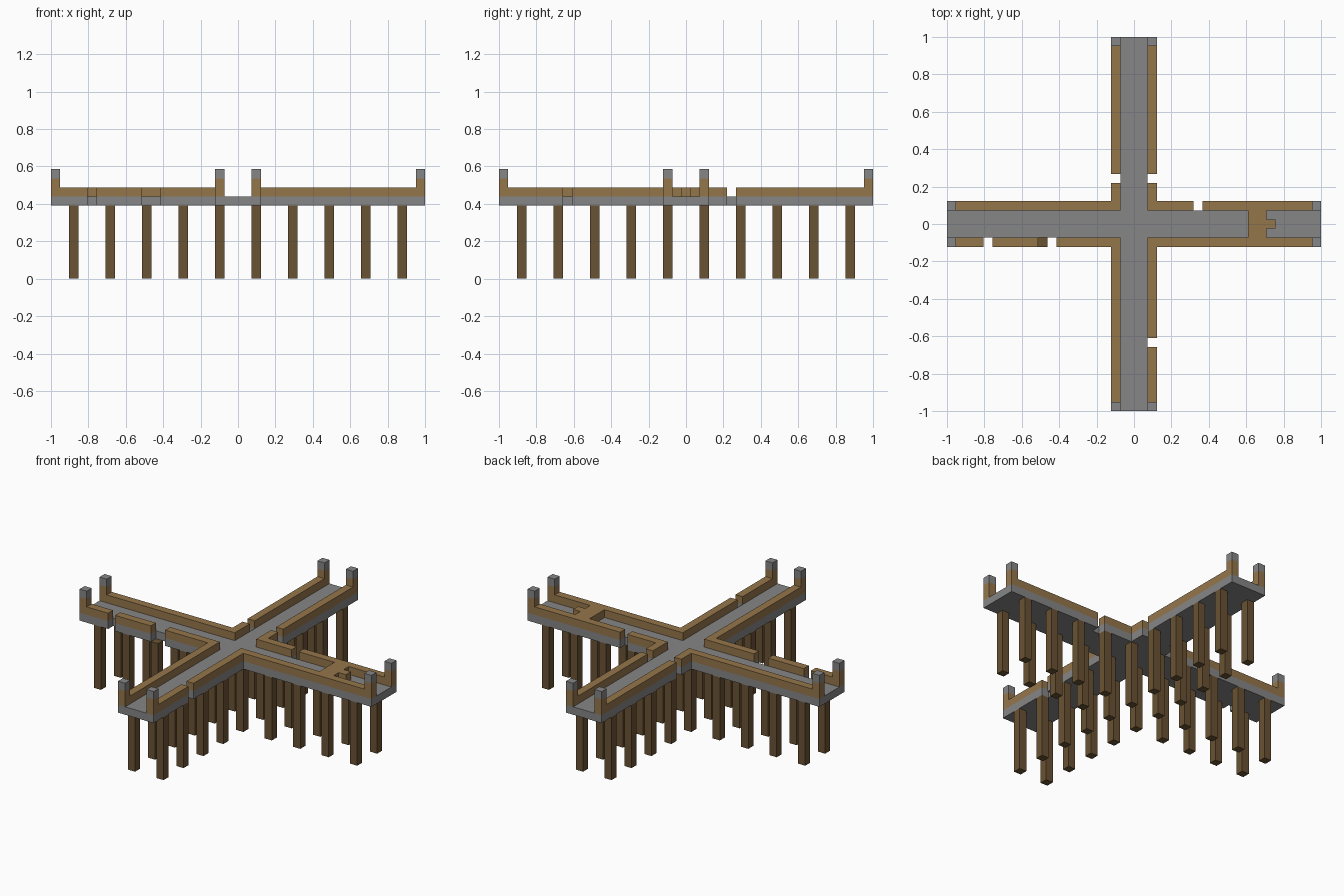
import bpy
import bmesh
from mathutils import Matrix

cube = bpy.data.objects.get("Cube")
if cube:
    bpy.data.objects.remove(cube)

U = 2 / 41            # one block
END = 20              # index of the last block on each arm
LEG_TOP, DECK_TOP, RAIL_TOP = 8, 9, 10


def material(name, rgb):
    linear = [((c / 255 + 0.055) / 1.055) ** 2.4 for c in rgb] + [1]
    mat = bpy.data.materials.new(name)
    mat.use_nodes = True
    mat.diffuse_color = linear
    mat.node_tree.nodes["Principled BSDF"].inputs["Base Color"].default_value = linear
    return mat


stone = material("grey stone", (134, 134, 134))
plank = material("plank wood", (149, 118, 75))
log = material("dark log wood", (106, 83, 51))


def build(name, mat, boxes):
    """Boxes are inclusive block ranges in x and y, and levels in z."""
    bm = bmesh.new()
    for x0, x1, y0, y1, z0, z1 in boxes:
        size = (x1 - x0 + 1, y1 - y0 + 1, z1 - z0)
        centre = ((x0 + x1) / 2, (y0 + y1) / 2, (z0 + z1) / 2)
        bmesh.ops.create_cube(bm, size=1, matrix=Matrix.Scale(U, 4)
                              @ Matrix.Translation(centre)
                              @ Matrix.Diagonal((*size, 1)))
    mesh = bpy.data.meshes.new(name)
    bm.to_mesh(mesh)
    bm.free()
    mesh.materials.append(mat)
    obj = bpy.data.objects.new(name, mesh)
    bpy.context.collection.objects.link(obj)


def runs(start, stop, gaps):
    """Unbroken stretches of blocks between the missing ones."""
    first = start
    for gap in sorted(gaps) + [stop + 1]:
        if start <= gap <= stop + 1:
            if gap > first:
                yield first, gap - 1
            first = gap + 1


# Missing edge blocks, by arm axis and side
gaps = {("x", -2): [-16, -10, -9], ("x", 2): [7],
        ("y", -2): [5], ("y", 2): [-13, 5]}

# Edge strips along both sides of all four arms
edges = []
for (axis, side), missing in gaps.items():
    inner = 2 if axis == "x" else 3
    for start, stop in ((-END, -inner), (inner, END)):
        for a, b in runs(start, stop, missing):
            edges.append((a, b, side, side) if axis == "x" else (side, side, a, b))

# Stone deck: walkway cross plus its edges
walkway = [(-END, END, -1, 1), (-1, 1, 2, END), (-1, 1, -END, -2)]
build("stone_deck", stone, [(*r, LEG_TOP, DECK_TOP) for r in walkway + edges])

# Plank rails on the edges, and the barrier across one arm
build("rails", plank, [(*r, DECK_TOP, RAIL_TOP) for r in edges])
build("barrier", plank, [(13, 14, -1, 1, DECK_TOP, RAIL_TOP),
                         (15, 15, 0, 0, DECK_TOP, RAIL_TOP)])

# End posts with stone caps
corners = []
for s in (-2, 2):
    for e in (-END, END):
        corners += [(e, e, s, s), (s, s, e, e)]
build("end_posts", plank, [(*c, RAIL_TOP, RAIL_TOP + 1) for c in corners])
build("post_caps", stone, [(*c, RAIL_TOP + 1, RAIL_TOP + 2) for c in corners])

# Legs in pairs under every arm, shared at the crossing
spots = set()
for along in range(-18, 19, 4):
    for s in (-2, 2):
        spots |= {(along, s), (s, along)}
build("legs", log, [(x, x, y, y, 0, LEG_TOP) for x, y in sorted(spots)])
